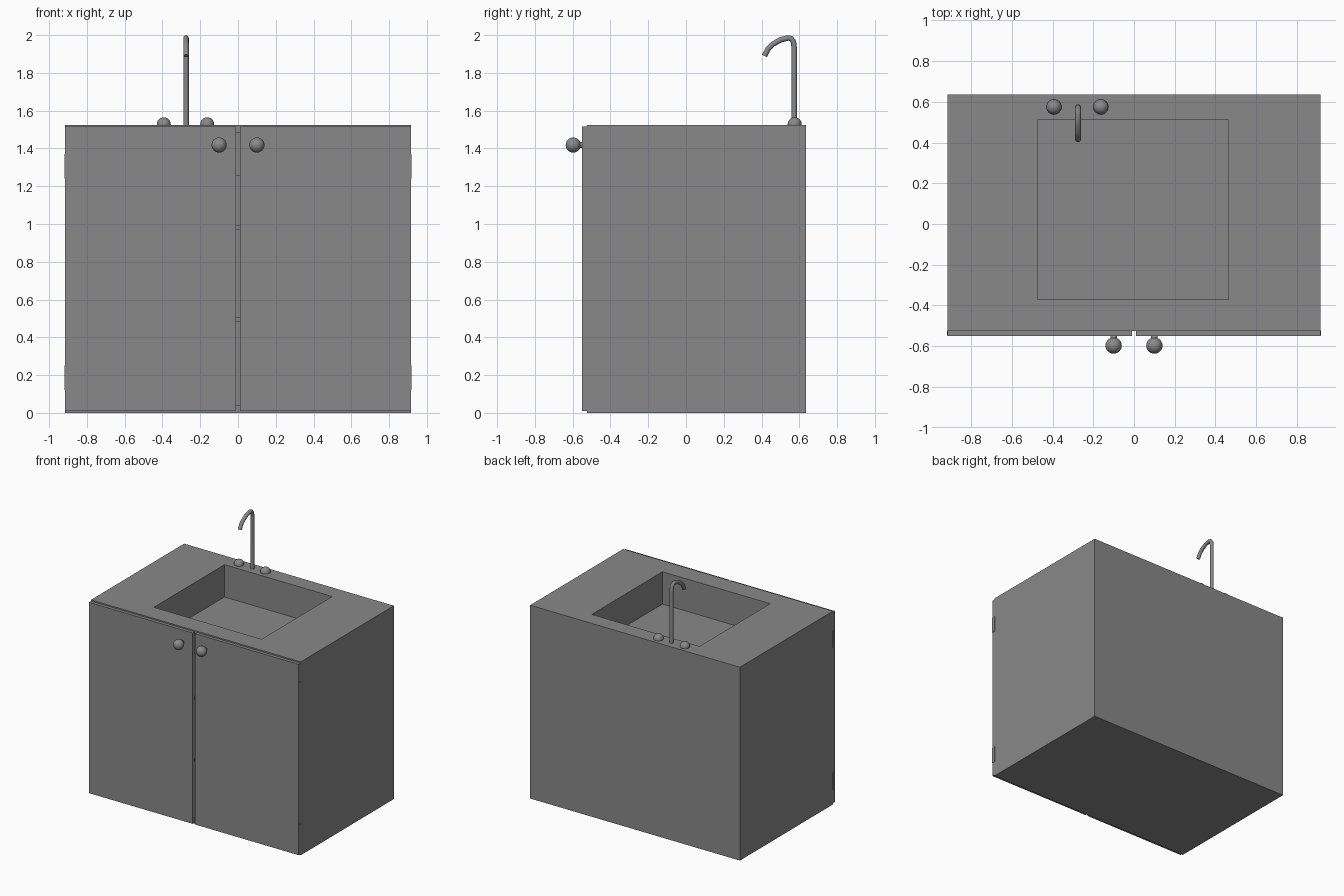
import bpy, bmesh, math
from mathutils import Vector

if "Cube" in bpy.data.objects:
    bpy.data.objects.remove(bpy.data.objects["Cube"])

grey = bpy.data.materials.new("plain grey")
grey.diffuse_color = (0.25, 0.25, 0.25, 1)
grey.use_nodes = True
grey.node_tree.nodes["Principled BSDF"].inputs["Base Color"].default_value = grey.diffuse_color


def finish(name, bm, smooth=False):
    bmesh.ops.recalc_face_normals(bm, faces=bm.faces)
    me = bpy.data.meshes.new(name)
    for f in bm.faces:
        f.smooth = smooth
    bm.to_mesh(me)
    bm.free()
    me.materials.append(grey)
    ob = bpy.data.objects.new(name, me)
    bpy.context.collection.objects.link(ob)
    return ob


def add_box(bm, lo, hi):
    vs = bmesh.ops.create_cube(bm, size=1)["verts"]
    for v in vs:
        v.co = Vector([lo[i] + (v.co[i] + 0.5) * (hi[i] - lo[i]) for i in range(3)])


def box(name, lo, hi):
    bm = bmesh.new()
    add_box(bm, lo, hi)
    return finish(name, bm)


def ball(name, centre, r):
    bm = bmesh.new()
    bmesh.ops.create_uvsphere(bm, u_segments=24, v_segments=12, radius=r)
    bmesh.ops.translate(bm, verts=bm.verts, vec=centre)
    return finish(name, bm, True)


W, F, B, H, T = 0.915, -0.525, 0.635, 1.525, 0.04   # half width, front, back, height, panel
X0, X1, Y0, Y1 = -0.475, 0.465, -0.37, 0.51         # sink opening
FLOOR = 1.27

# Cabinet shell: sides, back, bottom and shelves
box("left_side", (-W, F, 0), (-W + T, B, H - T))
box("right_side", (W - T, F, 0), (W, B, H - T))
box("back_panel", (-W + T, B - T, 0), (W - T, B, H - T))
box("bottom_panel", (-W + T, F, 0), (W - T, B - T, T))
box("lower_shelf", (-W + T, F + 0.02, 0.48), (W - T, B - T, 0.505))
box("upper_shelf", (-W + T, F + 0.02, 0.97), (W - T, B - T, 0.995))

# Countertop: rectangular ring around the sink opening
bm = bmesh.new()
outer = [(-W, F), (W, F), (W, B), (-W, B)]
inner = [(X0, Y0), (X1, Y0), (X1, Y1), (X0, Y1)]
rings = [[bm.verts.new((x, y, z)) for x, y in pts]
         for pts, z in ((outer, H), (inner, H), (inner, H - T), (outer, H - T))]
for r in range(4):
    a, b = rings[r], rings[(r + 1) % 4]
    for i in range(4):
        j = (i + 1) % 4
        bm.faces.new((a[i], a[j], b[j], b[i]))
finish("countertop", bm)

# Basin: four walls and a floor below the opening
bm = bmesh.new()
t = 0.012
add_box(bm, (X0 - t, Y0 - t, FLOOR - t), (X1 + t, Y1 + t, FLOOR))
add_box(bm, (X0 - t, Y0 - t, FLOOR), (X0, Y1 + t, H - T))
add_box(bm, (X1, Y0 - t, FLOOR), (X1 + t, Y1 + t, H - T))
add_box(bm, (X0, Y0 - t, FLOOR), (X1, Y0, H - T))
add_box(bm, (X0, Y1, FLOOR), (X1, Y1 + t, H - T))
finish("basin", bm)

# Doors with round knobs, short stems and hinge plates
for side, s in (("left", -1), ("right", 1)):
    xs = sorted((s * 0.01, s * W))
    box(side + "_door", (xs[0], -0.55, 0.01), (xs[1], F, 1.515))
    ball(side + "_door_knob", (s * 0.1, -0.597, 1.418), 0.04)
    bm = bmesh.new()
    bmesh.ops.create_cone(bm, cap_ends=True, segments=16, radius1=0.016, radius2=0.016, depth=0.03)
    for v in bm.verts:
        v.co = (s * 0.1 + v.co.x, -0.56 + v.co.z, 1.418 + v.co.y)
    finish(side + "_knob_stem", bm).data.shade_smooth()
    for k, z in (("lower", 0.12), ("upper", 1.24)):
        hx = sorted((s * W, s * (W + 0.003)))
        box(f"{side}_{k}_hinge", (hx[0], -0.548, z), (hx[1], -0.522, z + 0.13))

# Tap handles
for side, x in (("left", -0.393), ("right", -0.163)):
    ball(side + "_tap_handle", (x, 0.575, 1.528), 0.037)

# Spout: round tube swept along a hooked path
path = [(0.573, 1.52), (0.573, 1.93), (0.569, 1.965), (0.557, 1.982), (0.54, 1.985),
        (0.50, 1.975), (0.46, 1.952), (0.435, 1.928), (0.415, 1.89)]
cu = bpy.data.curves.new("spout_path", "CURVE")
cu.dimensions = "3D"
cu.bevel_depth = 0.0145
cu.bevel_resolution = 4
cu.use_fill_caps = True
sp = cu.splines.new("POLY")
sp.points.add(len(path) - 1)
for p, (y, z) in zip(sp.points, path):
    p.co = (-0.275, y, z, 1)
tmp = bpy.data.objects.new("spout_path", cu)
bpy.context.collection.objects.link(tmp)
bpy.context.view_layer.update()
me = bpy.data.meshes.new_from_object(tmp.evaluated_get(bpy.context.evaluated_depsgraph_get()))
bpy.data.objects.remove(tmp)
me.materials.clear()
me.materials.append(grey)
spout = bpy.data.objects.new("spout", me)
bpy.context.collection.objects.link(spout)
bpy.context.view_layer.objects.active = spout
spout.select_set(True)
bpy.ops.object.shade_smooth_by_angle(angle=math.radians(40))
